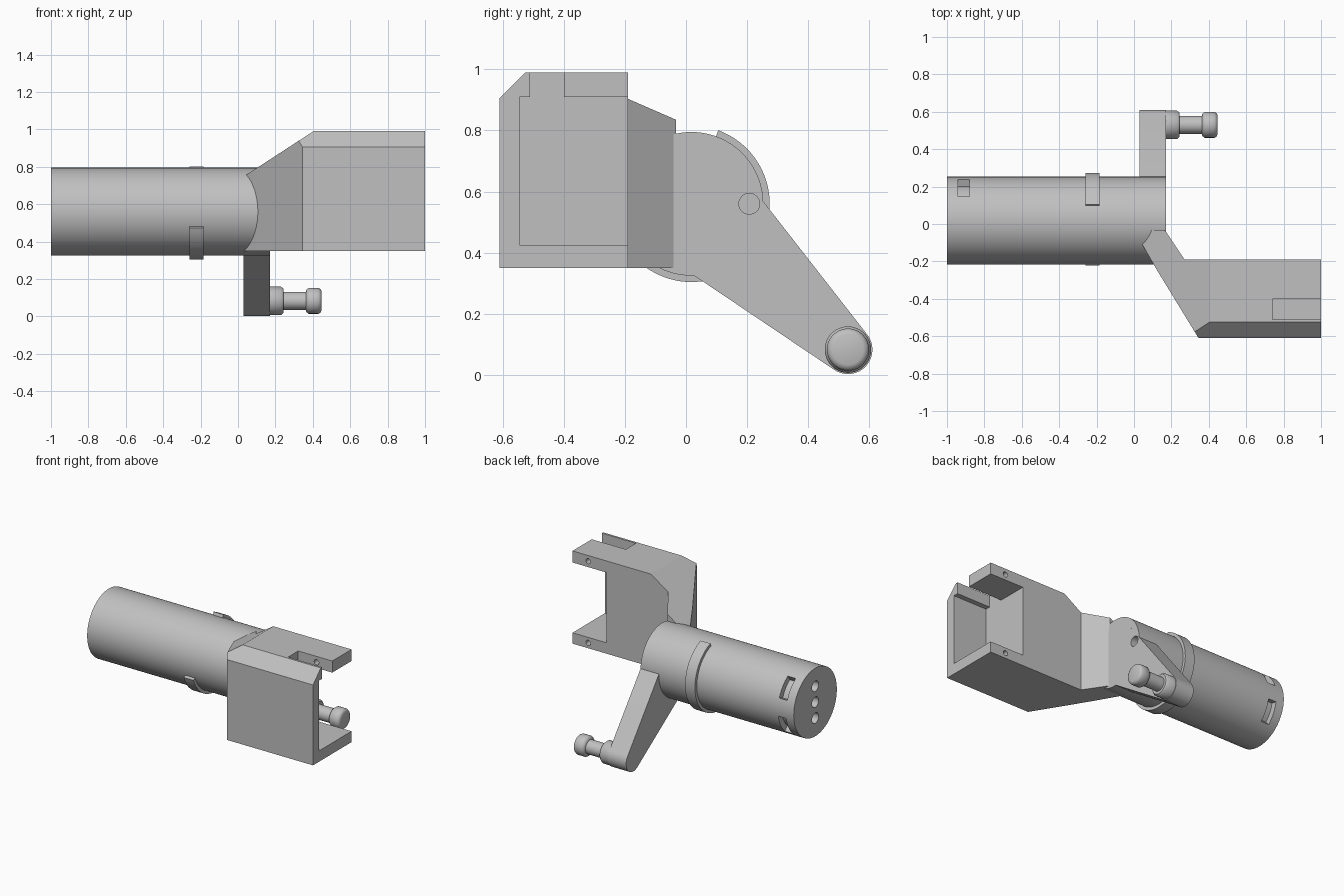
import bpy, bmesh, math
from math import cos, sin, radians
from mathutils import Vector

cube = bpy.data.objects.get("Cube")
if cube:
    bpy.data.objects.remove(cube, do_unlink=True)

grey = bpy.data.materials.new("plain grey")
grey.use_nodes = True
grey.diffuse_color = (0.53, 0.53, 0.53, 1)
grey.node_tree.nodes["Principled BSDF"].inputs["Base Color"].default_value = (0.53, 0.53, 0.53, 1)

CY, CZ, R = 0.018, 0.56, 0.235      # barrel axis and radius
PY, PZ = 0.53, 0.083                # pin axis


def make(name, bm):
    bmesh.ops.recalc_face_normals(bm, faces=bm.faces)
    mesh = bpy.data.meshes.new(name)
    bm.to_mesh(mesh)
    bm.free()
    mesh.materials.append(grey)
    ob = bpy.data.objects.new(name, mesh)
    bpy.context.collection.objects.link(ob)
    return ob


def prism(name, base, offset):
    """Extrude a closed outline of 3D points by an offset."""
    bm = bmesh.new()
    face = bm.faces.new([bm.verts.new(p) for p in base])
    ext = bmesh.ops.extrude_face_region(bm, geom=[face])["geom"]
    moved = [v for v in ext if isinstance(v, bmesh.types.BMVert)]
    bmesh.ops.translate(bm, verts=moved, vec=Vector(offset))
    return make(name, bm)


def arc(x, y, z, r, a0, a1, n):
    steps = [radians(a0 + (a1 - a0) * i / n) for i in range(n + 1)]
    return [(x, y + r * cos(a), z + r * sin(a)) for a in steps]


def rod(name, x0, x1, y, z, r, n=64):
    return prism(name, arc(x0, y, z, r, 0, 360, n)[:-1], (x1 - x0, 0, 0))


def band(name, x0, x1, r0, r1, a0, a1, n=48):
    """Part of a ring round the barrel axis."""
    pts = arc(x0, CY, CZ, r1, a0, a1, n) + arc(x0, CY, CZ, r0, a1, a0, n)
    return prism(name, pts, (x1 - x0, 0, 0))


def block(name, lo, hi):
    (x0, y0, z0), (x1, y1, z1) = lo, hi
    return prism(name, [(x0, y0, z0), (x1, y0, z0), (x1, y1, z0), (x0, y1, z0)], (0, 0, z1 - z0))


def activate(ob):
    bpy.ops.object.select_all(action='DESELECT')
    ob.select_set(True)
    bpy.context.view_layer.objects.active = ob


def cut(ob, cutters):
    activate(ob)
    for c in cutters:
        mod = ob.modifiers.new("cut", 'BOOLEAN')
        mod.operation = 'DIFFERENCE'
        mod.solver = 'EXACT'
        mod.object = c
        bpy.ops.object.modifier_apply(modifier=mod.name)
        bpy.data.objects.remove(c, do_unlink=True)


def smooth(ob, angle=30):
    activate(ob)
    bpy.ops.object.shade_smooth_by_angle(angle=radians(angle))


def cross_hole():
    return rod("hole_cutter", 0.05, 0.3, 0.207, CZ, 0.034, 32)


# Barrel with end holes, side slots and the cross hole
barrel = rod("barrel", -1, 0.17, CY, CZ, R, 96)
cutters = [rod("end_cutter", -1.1, -0.88, CY, CZ + dz, 0.036, 32) for dz in (-0.11, 0, 0.11)]
cutters += [band("slot_cutter", -0.94, -0.88, 0.195, 0.27, a, a + 37, 12) for a in (20, -47)]
cut(barrel, cutters + [cross_hole()])
smooth(barrel)

# Open clip ring round the barrel
ring = band("clip_ring", -0.26, -0.185, 0.225, 0.256, -160, 70)
smooth(ring)

# Tapering arm: the outline joins a wide hub to a narrow tip
HUB, TIP = 0.19, 0.08
dy, dz = PY - CY, PZ - CZ
heading = math.degrees(math.atan2(dz, dy))
side = math.degrees(math.acos((HUB - TIP) / math.hypot(dy, dz)))
outline = arc(0.03, CY, CZ, HUB, heading + side, heading + 360 - side, 40)
outline += arc(0.03, PY, PZ, TIP, heading - side, heading + side, 24)
arm = prism("arm", outline, (0.1405, 0, 0))
cut(arm, [cross_hole()])
smooth(arm)

# Pin: collar, neck and head turned from one profile
profile = [(0.16, 0), (0.16, 0.076), (0.23, 0.076), (0.242, 0.066), (0.242, 0.048),
           (0.363, 0.048), (0.366, 0.06), (0.378, 0.069), (0.43, 0.069), (0.442, 0.062),
           (0.447, 0.05), (0.447, 0)]
bm = bmesh.new()
verts = [bm.verts.new((x, PY, PZ + r)) for x, r in profile]
edges = [bm.edges.new(pair) for pair in zip(verts, verts[1:])]
bmesh.ops.spin(bm, geom=verts + edges, cent=(0, PY, PZ), axis=(1, 0, 0),
               angle=math.tau, steps=48)
bmesh.ops.remove_doubles(bm, verts=bm.verts, dist=0.0001)
pin = make("pin", bm)
smooth(pin, 50)

# Bracket: plan outline raised, then trimmed by the sloping top and front chamfer
plan = [(1, -0.19), (0.27, -0.19), (0.165, -0.033), (0.0, -0.033), (0.125, -0.25),
        (0.345, -0.61), (1, -0.61)]
bm = bmesh.new()
base = bm.faces.new([bm.verts.new((x, y, 0.35)) for x, y in plan])
ext = bmesh.ops.extrude_face_region(bm, geom=[base])["geom"]
bmesh.ops.translate(bm, verts=[v for v in ext if isinstance(v, bmesh.types.BMVert)],
                    vec=(0, 0, 0.64))
for point, normal in (((0.1, 0, 0.793), (-0.65, 0, 1)), ((0, -0.61, 0.905), (0, -1, 1))):
    bmesh.ops.bisect_plane(bm, geom=bm.verts[:] + bm.edges[:] + bm.faces[:],
                           plane_co=point, plane_no=normal, clear_outer=True)
    bmesh.ops.holes_fill(bm, edges=[e for e in bm.edges if e.is_boundary])
bracket = make("bracket", bm)

# Bracket pocket, top slot and the two small screw holes
cutters = [block("pocket_cutter", (0.74, -0.545, 0.425), (1.1, -0.1, 0.91)),
           block("slot_cutter", (0.74, -0.51, 0.8), (1.1, -0.4, 1.1))]
for z in (0.95, 0.387):
    circle = [(0.88 + 0.018 * cos(math.tau * i / 24), -0.42, z + 0.018 * sin(math.tau * i / 24))
              for i in range(24)]
    cutters.append(prism("screw_cutter", circle, (0, 0.32, 0)))
cut(bracket, cutters)
smooth(bracket)
